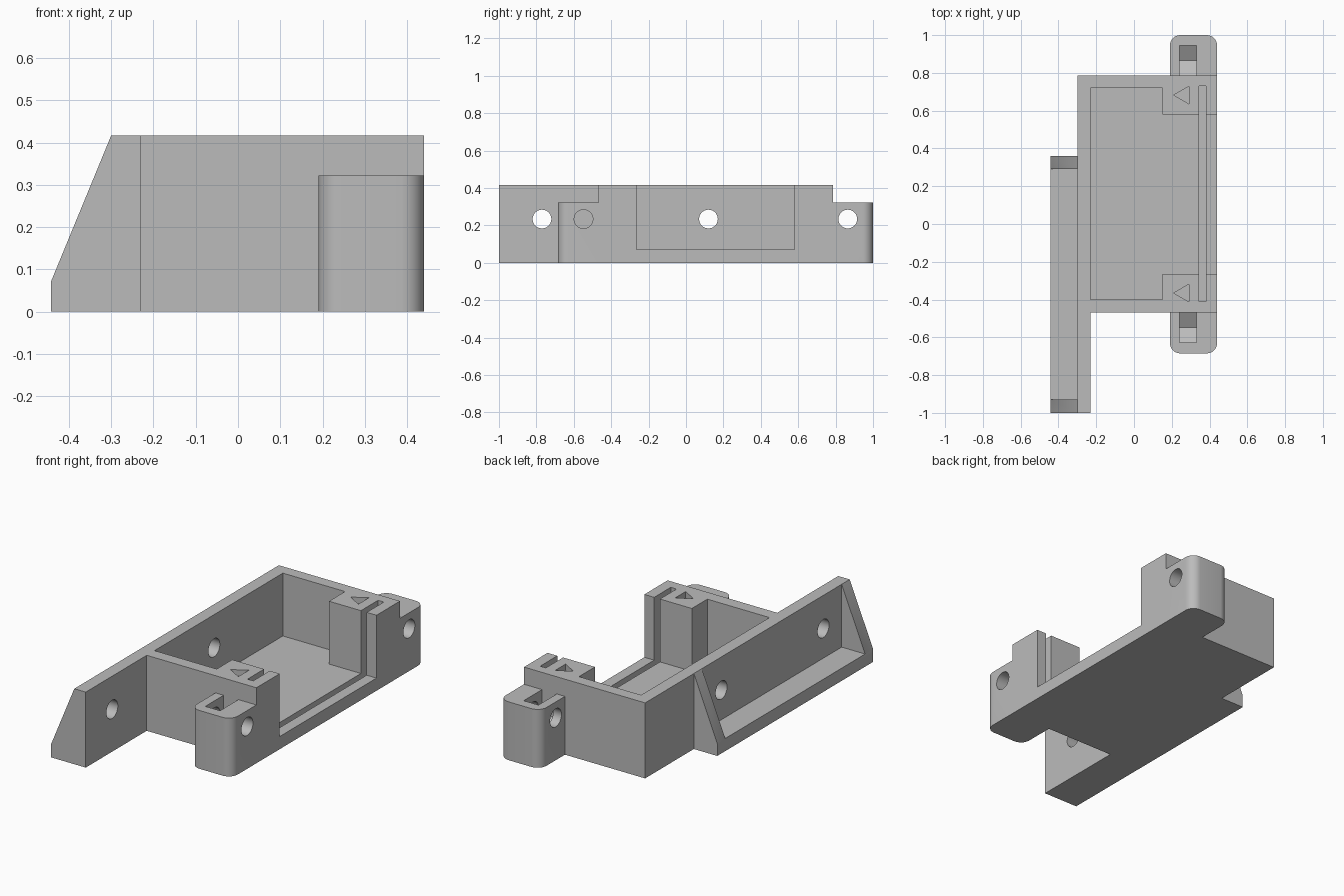
import bpy, bmesh, math
from mathutils import Vector

old = bpy.data.objects.get("Cube")
if old:
    bpy.data.objects.remove(old, do_unlink=True)

grey = bpy.data.materials.new("plain grey")
grey.use_nodes = True
colour = (0.5, 0.5, 0.5, 1)
grey.diffuse_color = colour
grey.node_tree.nodes["Principled BSDF"].inputs["Base Color"].default_value = colour

TOP, FLOOR, HOLE_Z = 0.417, 0.07, 0.234
Y0, Y1 = -0.468, 0.785          # tray ends
MID = (Y0 + Y1) / 2


def prism(name, points, offset):
    """Closed solid: a planar outline pushed along an offset."""
    bm = bmesh.new()
    face = bm.faces.new([bm.verts.new(p) for p in points])
    out = bmesh.ops.extrude_face_region(bm, geom=[face])
    moved = [g for g in out["geom"] if isinstance(g, bmesh.types.BMVert)]
    bmesh.ops.translate(bm, verts=moved, vec=Vector(offset))
    bmesh.ops.recalc_face_normals(bm, faces=bm.faces)
    mesh = bpy.data.meshes.new(name)
    bm.to_mesh(mesh)
    bm.free()
    mesh.materials.append(grey)
    ob = bpy.data.objects.new(name, mesh)
    bpy.context.collection.objects.link(ob)
    return ob


def box(name, x0, x1, y0, y1, z0, z1):
    outline = [(x0, y0, z0), (x1, y0, z0), (x1, y1, z0), (x0, y1, z0)]
    return prism(name, outline, (0, 0, z1 - z0))


def bore(name, y, x0, x1, radius=0.05, sides=40):
    """Solid along x with a regular outline, used for round holes."""
    ring = [2 * math.pi * i / sides for i in range(sides)]
    outline = [(x0, y + radius * math.cos(a), HOLE_Z + radius * math.sin(a)) for a in ring]
    return prism(name, outline, (x1 - x0, 0, 0))


def tab(name, y_wall, y_end, x0=0.19, x1=0.44, r=0.055, steps=8):
    """Lug with two rounded outer corners, rooted slightly inside the tray."""
    s = 1 if y_end > y_wall else -1
    root = y_wall - s * 0.03
    outline = [(x0, root, 0), (x1, root, 0)]
    for cx, start in ((x1 - r, 0), (x0 + r, math.pi / 2)):
        for i in range(steps + 1):
            a = start + i * math.pi / 2 / steps
            outline.append((cx + r * math.cos(a), y_end - s * r + s * r * math.sin(a), 0))
    return prism(name, outline, (0, 0, 0.322))


def combine(target, tool, operation):
    mod = target.modifiers.new(operation, "BOOLEAN")
    mod.operation, mod.solver, mod.object = operation, "EXACT", tool
    graph = bpy.context.evaluated_depsgraph_get()
    mesh = bpy.data.meshes.new_from_object(target.evaluated_get(graph))
    target.modifiers.clear()
    target.data = mesh
    bpy.data.objects.remove(tool, do_unlink=True)


# Solid tray block, side bracket and end lugs
tray = box("mounting_tray", -0.30, 0.44, Y0, Y1, 0, TOP)
section = [(-0.443, 0), (-0.23, 0), (-0.23, TOP), (-0.30, TOP), (-0.443, FLOOR)]
solids = [
    prism("bracket", [(x, -1, z) for x, z in section], (0, 1.36, 0)),
    tab("front_lug", Y0, -0.685),
    tab("back_lug", Y1, 1.0),
]
for part in solids:
    combine(tray, part, "UNION")

# Main cavity, open side, board slot and bracket recess
cuts = [
    box("cavity", -0.23, 0.15, -0.40, 0.72, FLOOR, 0.6),
    box("opening", 0.10, 0.6, -0.265, 0.58, FLOOR, 0.6),
    box("board_slot", 0.345, 0.38, -0.41, 0.73, 0.035, 0.6),
    box("bracket_recess", -0.6, -0.30, -0.93, 0.29, FLOOR, 0.6),
    bore("front_wall_hole", -0.77, -0.4, -0.15),
    bore("rear_wall_hole", 0.12, -0.4, -0.15),
]

# Lug holes, nut pockets with a pointed bottom, and arrow marks
half = 0.08
for s, wall in ((-1, Y0), (1, Y1)):
    y = wall + s * half
    cuts.append(bore("lug_hole", y, 0.1, 0.6))
    low = HOLE_Z - half / math.sqrt(3)
    tip = HOLE_Z - 2 * half / math.sqrt(3)
    pocket = [(y - half, 0.5), (y - half, low), (y, tip), (y + half, low), (y + half, 0.5)]
    cuts.append(prism("nut_pocket", [(0.24, py, pz) for py, pz in pocket], (0.09, 0, 0)))
    ay = MID + s * 0.524
    arrow = [(0.21, ay), (0.29, ay - 0.046), (0.29, ay + 0.046)]
    cuts.append(prism("arrow_mark", [(ax, by, TOP - 0.035) for ax, by in arrow], (0, 0, 0.1)))
for cutter in cuts:
    combine(tray, cutter, "DIFFERENCE")

# Smooth the bores and lug corners, keep the rest crisp
bpy.ops.object.select_all(action="DESELECT")
tray.select_set(True)
bpy.context.view_layer.objects.active = tray
bpy.ops.object.shade_smooth_by_angle(angle=math.radians(25))
